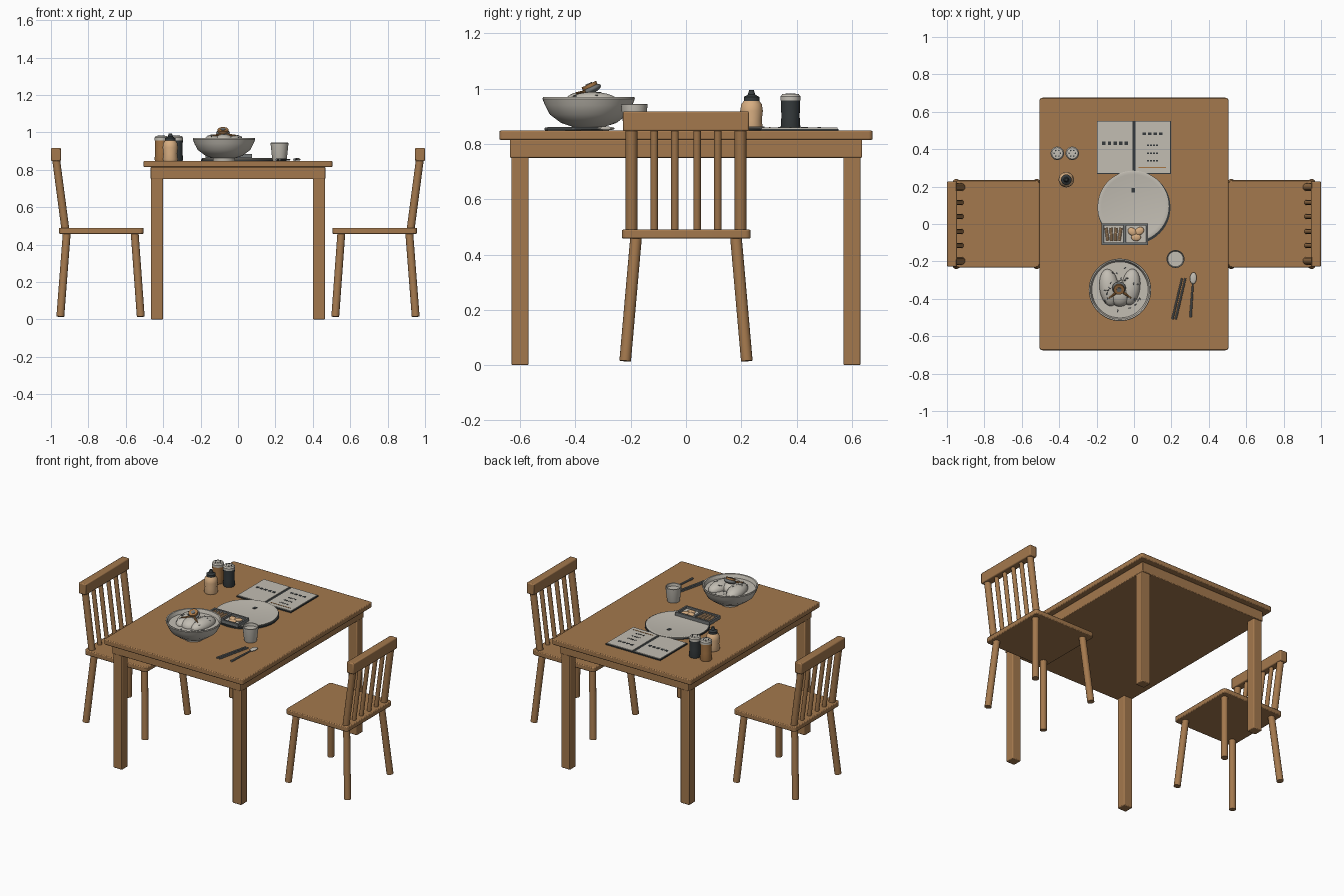
import bpy, bmesh, math, random
from mathutils import Vector, Matrix

random.seed(4)
if "Cube" in bpy.data.objects:
    bpy.data.objects.remove(bpy.data.objects["Cube"])


def material(name, r, g, b):
    m = bpy.data.materials.new(name)
    m.use_nodes = True
    m.diffuse_color = (r, g, b, 1)
    m.node_tree.nodes["Principled BSDF"].inputs["Base Color"].default_value = (r, g, b, 1)
    return m


WOOD = material("warm wood", 0.37, 0.19, 0.075)
CERAMIC = material("pale ceramic", 0.54, 0.51, 0.45)
CHARCOAL = material("charcoal", 0.035, 0.042, 0.045)
STEEL = material("grey steel", 0.17, 0.18, 0.18)
TAN = material("tan sauce", 0.68, 0.42, 0.22)
SPICE = material("brown spice", 0.38, 0.18, 0.06)


def finish(name, bm, mat, angle=35):
    bmesh.ops.recalc_face_normals(bm, faces=bm.faces)
    me = bpy.data.meshes.new(name)
    bm.to_mesh(me)
    bm.free()
    me.materials.append(mat)
    me.shade_smooth()
    me.set_sharp_from_angle(angle=math.radians(angle))
    ob = bpy.data.objects.new(name, me)
    bpy.context.collection.objects.link(ob)
    return ob


def box(name, lo, hi, mat, bevel=0.0, turn=0.0):
    lo, hi = Vector(lo), Vector(hi)
    bm = bmesh.new()
    bmesh.ops.create_cube(bm, size=1, matrix=Matrix.Diagonal((*(hi - lo), 1)))
    ob = finish(name, bm, mat)
    ob.location = (lo + hi) / 2
    ob.rotation_euler.z = turn
    if bevel:
        mod = ob.modifiers.new("soft edges", "BEVEL")
        mod.width, mod.segments = bevel, 2
    return ob


def slab(name, lo, hi, mat, corner):
    """Board with rounded corners and slightly softened rims."""
    lo, hi = Vector(lo), Vector(hi)
    bm = bmesh.new()
    bmesh.ops.create_cube(bm, size=1, matrix=Matrix.Translation((lo + hi) / 2) @ Matrix.Diagonal((*(hi - lo), 1)))
    upright = [e for e in bm.edges if abs(e.verts[0].co.z - e.verts[1].co.z) > 0.001]
    bmesh.ops.bevel(bm, geom=upright, offset=corner, segments=4, profile=0.5, affect="EDGES")
    ob = finish(name, bm, mat)
    mod = ob.modifiers.new("soft rim", "BEVEL")
    mod.width, mod.segments = 0.005, 2
    return ob


def rod(name, a, b, r1, r2, mat, sides=16):
    a, b = Vector(a), Vector(b)
    d = b - a
    bm = bmesh.new()
    bmesh.ops.create_cone(bm, cap_ends=True, segments=sides, radius1=r1, radius2=r2, depth=d.length,
                          matrix=Matrix.Translation((a + b) / 2) @ d.to_track_quat("Z", "Y").to_matrix().to_4x4())
    return finish(name, bm, mat)


def lathe(name, x, y, profile, mat, sides=32):
    """Spin (radius, height) points round an upright axis."""
    bm = bmesh.new()
    vs = [bm.verts.new((r, 0, z)) for r, z in profile]
    es = [bm.edges.new(p) for p in zip(vs, vs[1:])]
    bmesh.ops.spin(bm, geom=vs + es, cent=(0, 0, 0), axis=(0, 0, 1), angle=math.tau, steps=sides)
    bmesh.ops.remove_doubles(bm, verts=bm.verts, dist=0.0002)
    ob = finish(name, bm, mat)
    ob.location = (x, y, 0)
    return ob


def disc(name, x, y, z, r, h, mat, sides=48):
    return lathe(name, x, y, [(0, z), (r, z), (r, z + h), (0, z + h)], mat, sides)


def blob(name, loc, size, mat, rot=(0, 0, 0)):
    bm = bmesh.new()
    bmesh.ops.create_uvsphere(bm, u_segments=20, v_segments=12, radius=1, matrix=Matrix.Diagonal((*size, 1)))
    ob = finish(name, bm, mat, 80)
    ob.location, ob.rotation_euler = loc, rot
    return ob


# Table
TOP = 0.848
slab("table_top", (-0.505, -0.675, 0.815), (0.505, 0.675, TOP), WOOD, 0.015)
box("table_apron", (-0.467, -0.637, 0.75), (0.467, 0.637, 0.816), WOOD, 0.004)
for sx in (-1, 1):
    for sy in (-1, 1):
        x, y = sx * 0.433, sy * 0.6
        box("table_leg", (x - 0.032, y - 0.031, 0), (x + 0.032, y + 0.031, 0.76), WOOD, 0.005)

# Two chairs facing the table
for s, side in ((1, "left"), (-1, "right")):
    xs = sorted((s * 0.505, s * 0.957))
    slab(side + "_chair_seat", (xs[0], -0.232, 0.458), (xs[1], 0.234, 0.49), WOOD, 0.02)
    for sy in (-1, 1):
        for top, foot in ((0.553, 0.52), (0.915, 0.95)):
            rod(side + "_chair_leg", (s * foot, sy * 0.22, 0.015), (s * top, sy * 0.18, 0.47), 0.021, 0.021, WOOD)
    for y in (-0.197, -0.115, -0.04, 0.04, 0.115, 0.197):
        r = 0.021 if abs(y) > 0.15 else 0.0135
        rod(side + "_chair_spindle", (s * 0.922, y, 0.475), (s * 0.973, y, 0.86), r, r, WOOD)
    xs = sorted((s * 0.947, s * 0.999))
    box(side + "_chair_top_rail", (xs[0], -0.228, 0.846), (xs[1], 0.228, 0.918), WOOD, 0.006)

# Bowl with food
BX, BY = -0.075, -0.352
lathe("bowl", BX, BY, [(0, TOP), (0.058, TOP), (0.06, 0.863), (0.1, 0.876), (0.14, 0.906), (0.158, 0.94),
                       (0.167, 0.963), (0.165, 0.969), (0.158, 0.967), (0.15, 0.945), (0, 0.945)], CERAMIC, 48)
blob("right_dumpling", (BX - 0.058, BY + 0.012, 0.946), (0.052, 0.1, 0.042), CERAMIC, (0, 0, 0.12))
blob("left_dumpling", (BX + 0.058, BY + 0.015, 0.946), (0.05, 0.098, 0.042), CERAMIC, (0, 0, -0.12))
blob("noodle_mound", (BX, BY - 0.02, 0.945), (0.06, 0.07, 0.045), CERAMIC)
for sx in (-1, 1):
    rod("sauce_strip", (BX + sx * 0.012, BY - 0.01, 0.988), (BX + sx * 0.06, BY - 0.045, 0.984), 0.008, 0.003, SPICE, 8)
for i in range(26):
    a, r = random.uniform(0, math.tau), random.uniform(0.05, 0.125)
    dx, dy = r * math.cos(a), r * math.sin(a)
    u = ((abs(dx) - 0.058) / 0.051) ** 2 + ((dy - 0.013) / 0.098) ** 2
    z = 0.946 + 0.042 * math.sqrt(max(0, 1 - u))
    blob("herb_flake", (BX + dx, BY + dy, z), (0.008, 0.003, 0.002), STEEL, (0, 0, a * 3))

# Tilted garnish slice on top of the food
tilt = (math.radians(25), 0, 0)
blob("garnish_base", (BX - 0.005, BY + 0.01, 0.997), (0.037, 0.037, 0.015), STEEL, tilt)
for name, r, h, mat in (("garnish_ring", 0.029, 0.018, SPICE), ("garnish_centre", 0.013, 0.021, STEEL)):
    d = disc(name, BX - 0.005, BY + 0.008, 0, r, h, mat, 24)
    d.location.z, d.rotation_euler = 1.0, tilt

# Cup with a drink
lathe("cup", 0.222, -0.187, [(0, TOP), (0.036, TOP), (0.039, 0.856), (0.048, 0.942), (0.046, 0.945),
                             (0.043, 0.942), (0.041, 0.925), (0, 0.925)], CERAMIC)

# Plate on a dark rim
disc("plate_rim", 0.0, 0.088, TOP, 0.195, 0.008, CHARCOAL)
lathe("plate", -0.004, 0.095, [(0, 0.852), (0.186, 0.852), (0.19, 0.862), (0.185, 0.864), (0.17, 0.861), (0, 0.86)],
      CERAMIC, 48)
box("plate_mark", (-0.014, 0.168, 0.859), (0.006, 0.193, 0.863), CHARCOAL)

# Sauce tray with two compartments
box("tray_floor", (-0.174, -0.111, 0.864), (0.076, 0.004, 0.872), STEEL)
for lo, hi in (((-0.174, -0.111), (0.076, -0.099)), ((-0.174, -0.008), (0.076, 0.004)),
               ((-0.174, -0.111), (-0.163, 0.004)), ((0.065, -0.111), (0.076, 0.004)), ((-0.055, -0.111), (-0.043, 0.004))):
    box("tray_wall", (*lo, 0.864), (*hi, 0.886), STEEL)
for x in (-0.109, 0.011):
    box("tray_liner", (x - 0.05, -0.098, 0.871), (x + 0.05, -0.009, 0.874), CERAMIC)
for i in range(4):
    rod("pickle_strip", (-0.14 + i * 0.02, -0.09, 0.878), (-0.15 + i * 0.027, -0.02, 0.878), 0.008, 0.008, TAN, 8)
for dx, dy in ((-0.02, 0.012), (0.018, 0.015), (0, -0.018)):
    blob("relish", (0.011 + dx, -0.053 + dy, 0.876), (0.026, 0.02, 0.009), TAN, (0, 0, dx * 30))

# Open menu booklet
box("menu_cover", (-0.199, 0.268, TOP), (0.197, 0.552, 0.855), CHARCOAL)
for lo, hi in ((-0.195, -0.009), (0.007, 0.193)):
    box("menu_page", (lo, 0.273, 0.854), (hi, 0.548, 0.859), CERAMIC)


def dashes(x0, x1, y, count, h):
    step = (x1 - x0) / count
    for i in range(count):
        x = x0 + i * step
        box("menu_dash", (x, y - h, 0.858), (x + step * 0.6, y + h, 0.8605), CHARCOAL)


dashes(-0.17, -0.02, 0.432, 5, 0.009)
dashes(0.045, 0.165, 0.482, 4, 0.007)
for y in (0.42, 0.378, 0.337):
    dashes(0.07, 0.135, y, 4, 0.004)
box("menu_rule", (0.025, 0.3, 0.858), (0.17, 0.305, 0.8605), SPICE)

# Shakers with perforated caps
for x, mat, name in ((-0.41, SPICE, "spice_shaker"), (-0.33, CHARCOAL, "pepper_shaker")):
    lathe(name, x, 0.378, [(0, TOP), (0.034, TOP), (0.036, 0.855), (0.033, 0.9), (0.035, 0.958), (0, 0.958)], mat, 24)
    lathe(name + "_cap", x, 0.378, [(0, 0.957), (0.036, 0.957), (0.036, 0.972), (0.03, 0.98), (0, 0.983)], CERAMIC, 24)
    for i in range(6):
        a = i * math.tau / 6
        disc("cap_hole", x + 0.017 * math.cos(a), 0.378 + 0.017 * math.sin(a), 0.979, 0.004, 0.004, CHARCOAL, 8)

# Squeeze bottle
lathe("squeeze_bottle", -0.362, 0.237, [(0, TOP), (0.038, TOP), (0.041, 0.856), (0.037, 0.885), (0.041, 0.92),
                                        (0.037, 0.944), (0.026, 0.958), (0, 0.958)], TAN)
lathe("bottle_cap", -0.362, 0.237, [(0, 0.956), (0.028, 0.956), (0.028, 0.97), (0.014, 0.978), (0.008, 0.995),
                                    (0, 0.995)], CHARCOAL)

# Spoon and chopsticks
blob("spoon_bowl", (0.317, -0.29, 0.856), (0.018, 0.032, 0.007), CERAMIC, (0, 0, -0.07))
rod("spoon_handle", (0.315, -0.315, 0.856), (0.302, -0.5, 0.854), 0.005, 0.007, STEEL, 10)
for dx in (-0.009, 0.009):
    rod("chopstick", (0.266 + dx, -0.29, 0.854), (0.214 + dx, -0.51, 0.854), 0.005, 0.006, STEEL, 8)
